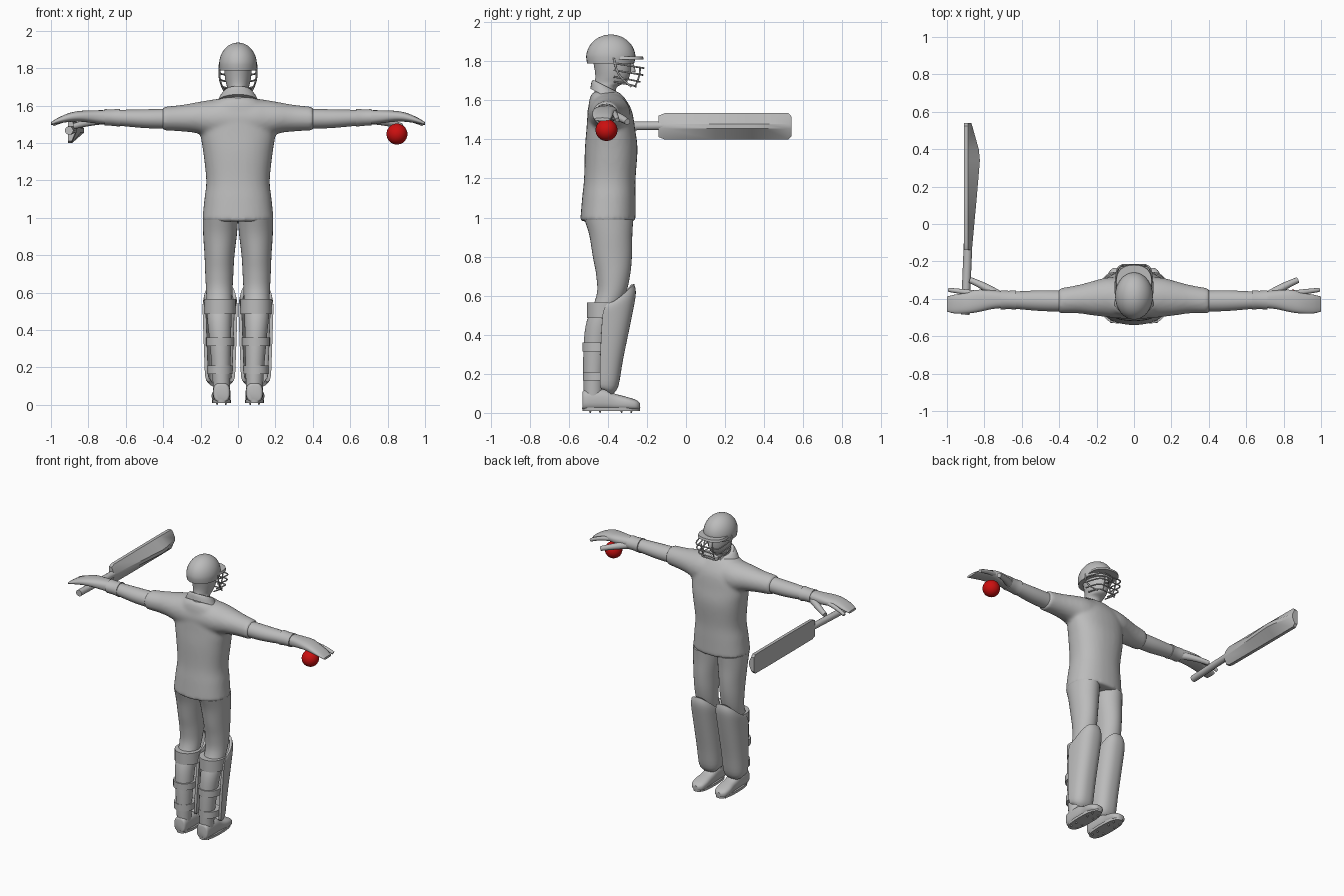
import bpy, bmesh, math
from mathutils import Vector

cube = bpy.data.objects.get("Cube")
if cube:
    bpy.data.objects.remove(cube, do_unlink=True)


def material(name, rgb):
    m = bpy.data.materials.new(name)
    m.use_nodes = True
    m.diffuse_color = (*rgb, 1)
    m.node_tree.nodes["Principled BSDF"].inputs["Base Color"].default_value = (*rgb, 1)
    return m


GREY = material("plain grey", (0.5, 0.5, 0.5))
RED = material("ball red", (0.6, 0.005, 0.005))


def link(name, data, mat=GREY, mirror=False):
    data.materials.append(mat)
    ob = bpy.data.objects.new(name, data)
    bpy.context.collection.objects.link(ob)
    if mirror:
        ob.modifiers.new("both sides", "MIRROR")
    return ob


def finish(name, bm, mat=GREY, mirror=False, angle=42):
    """Smooth shading with sharp creases."""
    bmesh.ops.recalc_face_normals(bm, faces=bm.faces)
    for f in bm.faces:
        f.smooth = True
    for e in bm.edges:
        e.smooth = len(e.link_faces) < 2 or e.calc_face_angle() < math.radians(angle)
    me = bpy.data.meshes.new(name)
    bm.to_mesh(me)
    bm.free()
    return link(name, me, mat, mirror)


def skin(bm, rings, closed=True):
    """Bridge consecutive rings of points, capping closed ones."""
    vs = [[bm.verts.new(p) for p in r] for r in rings]
    n = len(vs[0])
    for a, b in zip(vs, vs[1:]):
        for i in range(n if closed else n - 1):
            j = (i + 1) % n
            bm.faces.new((a[i], a[j], b[j], b[i]))
    if closed:
        bm.faces.new(vs[0])
        bm.faces.new(vs[-1])


def refine(rows, steps):
    """Catmull-Rom interpolation between rows of numbers."""
    out = []
    for i in range(len(rows) - 1):
        p = [rows[max(0, min(len(rows) - 1, i + k))] for k in (-1, 0, 1, 2)]
        for s in range(steps):
            t = s / steps
            out.append([0.5 * (2 * b + (c - a) * t + (2 * a - 5 * b + 4 * c - d) * t * t
                        + (3 * b - a - 3 * c + d) * t ** 3) for a, b, c, d in zip(*p)])
    return out + [list(rows[-1])]


PLACE = {"x": lambda t, a, b: (t, a, b), "y": lambda t, a, b: (a, t, b),
         "z": lambda t, a, b: (a, b, t)}


def loft_into(bm, axis, rows, power=2.0, steps=4, n=32):
    """Rows: position on axis, centre (2), radii (2)."""
    def wave(v):
        return math.copysign(abs(v) ** (2 / power), v)
    rings = []
    for t, a, b, ra, rb in refine(rows, steps):
        angs = [math.tau * i / n for i in range(n)]
        rings.append([PLACE[axis](t, a + ra * wave(math.cos(q)), b + rb * wave(math.sin(q)))
                      for q in angs])
    skin(bm, rings)


def loft(name, axis, rows, mirror=False, **kw):
    bm = bmesh.new()
    loft_into(bm, axis, rows, **kw)
    return finish(name, bm, mirror=mirror)


def tube(name, points, r, mirror=False, taper=1.0):
    cu = bpy.data.curves.new(name, "CURVE")
    cu.dimensions, cu.bevel_depth, cu.bevel_resolution = "3D", r, 3
    cu.use_fill_caps = True
    sp = cu.splines.new("NURBS")
    sp.points.add(len(points) - 1)
    for i, (pt, co) in enumerate(zip(sp.points, points)):
        pt.co = (*co, 1)
        pt.radius = 1 + (taper - 1) * i / (len(points) - 1)
    sp.order_u, sp.use_endpoint_u, sp.resolution_u = min(3, len(points)), True, 8
    return link(name, cu, mirror=mirror)


# Shirt: torso and sleeves fused into one smooth skin
bm = bmesh.new()
loft_into(bm, "z", [(0.98, 0, -.40, .192, .142), (1.1, 0, -.395, .18, .137),
                    (1.2, 0, -.39, .17, .132), (1.35, 0, -.383, .186, .135),
                    (1.45, 0, -.385, .2, .125), (1.55, 0, -.39, .19, .112),
                    (1.62, 0, -.405, .13, .085), (1.645, 0, -.41, .085, .06)], power=2.3)
half = [(.08, -.395, 1.53, .11, .108), (.15, -.392, 1.53, .105, .1),
        (.22, -.397, 1.535, .092, .083), (.3, -.402, 1.533, .076, .071),
        (.405, -.412, 1.53, .067, .063)]
loft_into(bm, "x", [(-r[0], *r[1:]) for r in reversed(half)] + half)
shirt = finish("shirt", bm)
rm = shirt.modifiers.new("fuse", "REMESH")
rm.mode, rm.voxel_size, rm.use_smooth_shade = "VOXEL", 0.011, True
sm = shirt.modifiers.new("soften", "SMOOTH")
sm.factor, sm.iterations = 0.5, 8

# Collar, sloping down to the front
bm = bmesh.new()
loft_into(bm, "z", [(1.62, 0, -.405, .112, .085), (1.655, 0, -.408, .092, .076),
                    (1.672, 0, -.41, .076, .066)])
for v in bm.verts:
    v.co.z -= (v.co.y + .41) * .5
finish("collar", bm)

# Head, nose and neck
loft("head", "z", [(1.58, 0, -.41, .06, .06), (1.662, 0, -.413, .056, .056),
                   (1.69, 0, -.388, .056, .08), (1.72, 0, -.377, .064, .087),
                   (1.76, 0, -.375, .071, .093), (1.82, 0, -.38, .075, .1)])
tube("nose", [(0, -.285, 1.79), (0, -.27, 1.765), (0, -.272, 1.745)], .013)

# Helmet dome, peak and face guard
dome = [(1.788, 0, -.386, .098, .12)]
for i in range(9):
    a = math.radians(i * 11)
    dome.append((1.82 + .117 * math.sin(a), 0, -.385, .101 * math.cos(a), .126 * math.cos(a)))
loft("helmet", "z", dome, steps=2)
loft("helmet_peak", "z", [(1.808, 0, -.31, .098, .094), (1.824, 0, -.31, .094, .09)],
     steps=1, power=2.4)
for i, (z, y, w) in enumerate([(1.765, -.215, .1), (1.73, -.22, .098), (1.695, -.235, .09),
                               (1.67, -.255, .07)]):
    tube(f"guard_bar_{i + 1}", [(-w, -.37, z + .025), (-w, -.28, z + .01), (-w * .8, y, z),
                                (0, y - .005, z), (w * .8, y, z), (w, -.28, z + .01),
                                (w, -.37, z + .025)], .0045)
tube("guard_side", [(.098, -.37, 1.82), (.102, -.36, 1.76), (.09, -.33, 1.71),
                    (.07, -.28, 1.67)], .005, mirror=True)
tube("guard_upright", [(.045, -.235, 1.77), (.045, -.235, 1.72), (.04, -.262, 1.67)],
     .0045, mirror=True)

# Forearms, glove cuffs and hands
loft("forearm", "x", [(.38, -.412, 1.53, .056, .053), (.5, -.41, 1.53, .055, .05),
                      (.64, -.407, 1.535, .046, .042)], mirror=True)
loft("glove_cuff", "x", [(.63, -.406, 1.535, .052, .048), (.67, -.406, 1.536, .049, .044),
                         (.715, -.406, 1.537, .052, .044)], mirror=True)
loft("hand", "x", [(.7, -.405, 1.537, .044, .038), (.76, -.405, 1.54, .05, .035),
                   (.84, -.412, 1.543, .06, .029), (.9, -.424, 1.537, .055, .024),
                   (.96, -.428, 1.52, .05, .016), (1.0, -.428, 1.503, .04, .008)],
     mirror=True, power=2.4)
tube("index_finger", [(.84, -.372, 1.54), (.93, -.36, 1.53), (.99, -.352, 1.5)], .016,
     mirror=True, taper=.7)
tube("thumb", [(.72, -.385, 1.525), (.79, -.335, 1.515), (.875, -.3, 1.49)], .026,
     mirror=True, taper=.6)

# Trousers
loft("trouser_leg", "z", [(.09, .088, -.475, .045, .048), (.2, .09, -.473, .05, .053),
                          (.35, .095, -.462, .058, .062), (.47, .1, -.44, .065, .068),
                          (.6, .1, -.385, .07, .073), (.7, .1, -.373, .075, .086),
                          (.8, .099, -.377, .08, .1), (.91, .096, -.385, .09, .11),
                          (.99, .094, -.395, .094, .125)], mirror=True)

# Leg pads: curved shells open at the back
rows = [(.13, .1, -.43, -.385, .055), (.15, .14, -.44, -.355, .07),
        (.27, .28, -.44, -.33, .076), (.47, .5, -.43, -.285, .083),
        (.53, .61, -.42, -.266, .084), (.555, .658, -.4, -.274, .078)]
rings = []
for z_side, z_front, back, front, w in refine(rows, 4):
    ring = []
    for i in range(25):
        q = math.radians(-90 + 7.5 * i)
        s, c = math.sin(q), max(0, math.cos(q))
        ring.append((.096 + w * math.copysign(abs(s) ** .8, s),
                     back + (front - back) * c ** .7, z_side + (z_front - z_side) * c))
    rings.append(ring)
bm = bmesh.new()
skin(bm, rings, closed=False)
pad = finish("leg_pad", bm, mirror=True, angle=70)
so = pad.modifiers.new("padding", "SOLIDIFY")
so.thickness, so.offset = .018, 0
pad.modifiers.new("crisp rim", "EDGE_SPLIT").split_angle = math.radians(50)

# Pad straps
for i, (z0, z1, y, rx, ry) in enumerate([(.485, .565, -.42, .084, .088),
                                         (.315, .36, -.455, .074, .076),
                                         (.165, .21, -.458, .067, .07)]):
    loft(f"pad_strap_{i + 1}", "z", [(z0, .096, y, rx, ry), (z1, .096, y, rx, ry)],
         steps=1, mirror=True)

# Shoes, soles and spikes
loft("shoe", "y", [(-.53, .088, .062, .03, .04), (-.515, .088, .066, .044, .052),
                   (-.42, .088, .067, .047, .054), (-.36, .088, .055, .046, .042),
                   (-.3, .09, .047, .051, .034), (-.255, .09, .04, .043, .026),
                   (-.235, .09, .036, .02, .014)], mirror=True, power=2.6)
loft("sole", "z", [(.01, .088, -.383, .05, .147), (.028, .088, -.383, .051, .149)],
     steps=1, mirror=True, power=2.6)
bm = bmesh.new()
for y in (-.49, -.44, -.33, -.28):
    for x in (.065, .112):
        loft_into(bm, "z", [(0, x, y, .003, .003), (.014, x, y, .007, .007)], steps=1, n=8)
finish("shoe_spikes", bm, mirror=True)

# Bat: ridged blade with a flat face, and a round handle
bm = bmesh.new()
rings = []
for y, depth, hz in [(-.14, .04, .055), (-.11, .046, .067), (.15, .07, .068), (.34, .086, .068),
                     (.4, .08, .068), (.525, .045, .067), (.54, .04, .05)]:
    x, z = -.91, 1.467
    rings.append([(x, y, z - hz), (x, y, z + hz), (x + .022, y, z + hz),
                  (x + depth, y, z + .012), (x + depth, y, z - .012), (x + .022, y, z - hz)])
skin(bm, rings)
finish("bat_blade", bm, angle=25)
tube("bat_handle", [(-.903, -.485, 1.467), (-.887, -.1, 1.47)], .023)

# Ball
bm = bmesh.new()
bmesh.ops.create_uvsphere(bm, u_segments=32, v_segments=16, radius=.056)
bmesh.ops.translate(bm, verts=bm.verts, vec=Vector((.85, -.407, 1.448)))
finish("ball", bm, RED)
